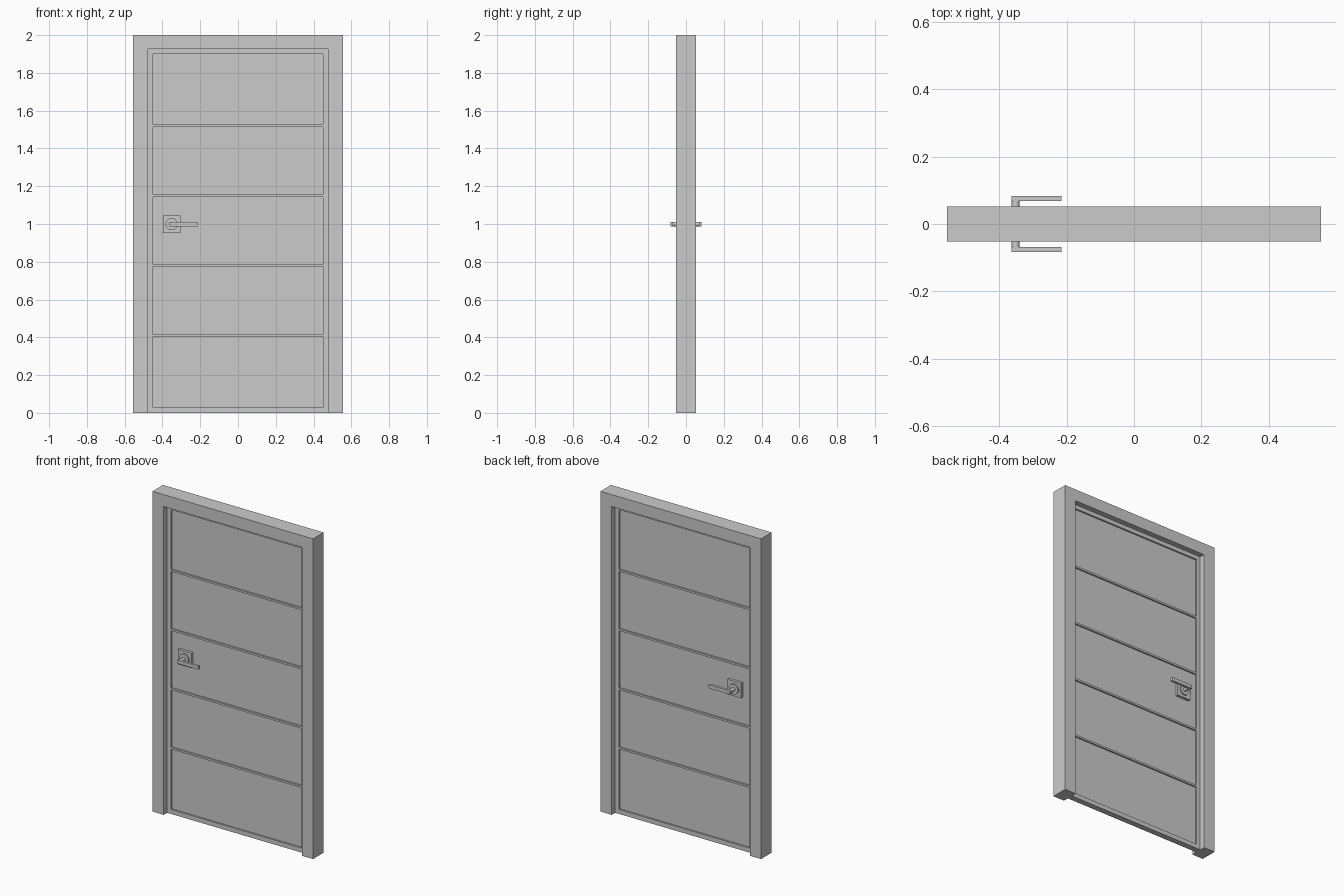
import bpy, bmesh, math
from mathutils import Matrix

if "Cube" in bpy.data.objects:
    bpy.data.objects.remove(bpy.data.objects["Cube"])


def finish(name, bm):
    bmesh.ops.recalc_face_normals(bm, faces=bm.faces)
    mesh = bpy.data.meshes.new(name)
    bm.to_mesh(mesh)
    bm.free()
    ob = bpy.data.objects.new(name, mesh)
    bpy.context.collection.objects.link(ob)
    return ob


def mirror_y(ob):
    # repeat the part on the other side of the door
    m = ob.modifiers.new("both_sides", 'MIRROR')
    m.use_axis = (False, True, False)
    return ob


def box(name, x0, x1, y0, y1, z0, z1):
    bm = bmesh.new()
    mat = Matrix.Translation(((x0 + x1) / 2, (y0 + y1) / 2, (z0 + z1) / 2)) \
        @ Matrix.Diagonal((x1 - x0, y1 - y0, z1 - z0, 1))
    bmesh.ops.create_cube(bm, size=1, matrix=mat)
    return finish(name, bm)


def extrude_y(name, pts, y0, y1):
    # extrude an x-z outline through y
    bm = bmesh.new()
    f = bm.faces.new([bm.verts.new((x, y0, z)) for x, z in pts])
    ext = bmesh.ops.extrude_face_region(bm, geom=[f])
    for v in ext['geom']:
        if isinstance(v, bmesh.types.BMVert):
            v.co.y = y1
    return finish(name, bm)


W, D, H = 0.555, 0.052, 2.0      # outer half width, half depth, height
OX, OZ = 0.477, 1.926            # door opening
PX, PZ0, PZ1 = 0.45, 0.028, 1.90  # recessed panel area
LEAF, PANEL = 0.018, 0.008       # half thicknesses

# Frame: two legs and a header in one outline
extrude_y("door_frame", [(-W, 0), (-OX, 0), (-OX, OZ), (OX, OZ), (OX, 0),
                         (W, 0), (W, H), (-W, H)], -D, D)

# Door leaf: recessed sheet inside a slim raised border
bm = bmesh.new()
rings = []
for y in (-LEAF, LEAF):
    outer = [bm.verts.new((x, y, z)) for x, z in
             ((-OX, 0), (OX, 0), (OX, OZ), (-OX, OZ))]
    inner = [bm.verts.new((x, y, z)) for x, z in
             ((-PX, PZ0), (PX, PZ0), (PX, PZ1), (-PX, PZ1))]
    back = [bm.verts.new((v.co.x, math.copysign(PANEL, y), v.co.z)) for v in inner]
    for i in range(4):
        j = (i + 1) % 4
        bm.faces.new((outer[i], outer[j], inner[j], inner[i]))
        bm.faces.new((inner[i], inner[j], back[j], back[i]))
    bm.faces.new(back)
    rings.append(outer)
for i in range(4):
    j = (i + 1) % 4
    bm.faces.new((rings[0][i], rings[0][j], rings[1][j], rings[1][i]))
finish("door_leaf", bm)

# Four thin horizontal bars across both faces
for i in range(4):
    z = 0.41 + i * 0.37
    mirror_y(box(f"horizontal_bar_{i + 1}", -PX, PX, -LEAF, -PANEL,
                 z - 0.006, z + 0.006))

# Handle set
HX, HZ = -0.351, 0.999
mirror_y(box("handle_plate", HX - 0.047, HX + 0.047, -0.025, -PANEL,
             HZ - 0.047, HZ + 0.047))


def disc(name, r, y0, y1):
    n = 32
    pts = [(HX + r * math.cos(2 * math.pi * i / n),
            HZ + r * math.sin(2 * math.pi * i / n)) for i in range(n)]
    ob = extrude_y(name, pts, y0, y1)
    bpy.context.view_layer.objects.active = ob
    ob.select_set(True)
    bpy.ops.object.shade_smooth_by_angle(angle=math.radians(30))
    ob.select_set(False)
    return mirror_y(ob)


disc("handle_collar", 0.032, -0.034, -0.025)
disc("handle_post", 0.0115, -0.07, -0.034)
mirror_y(box("handle_lever", -0.3625, -0.215, -0.083, -0.068,
             HZ - 0.011, HZ + 0.011))
